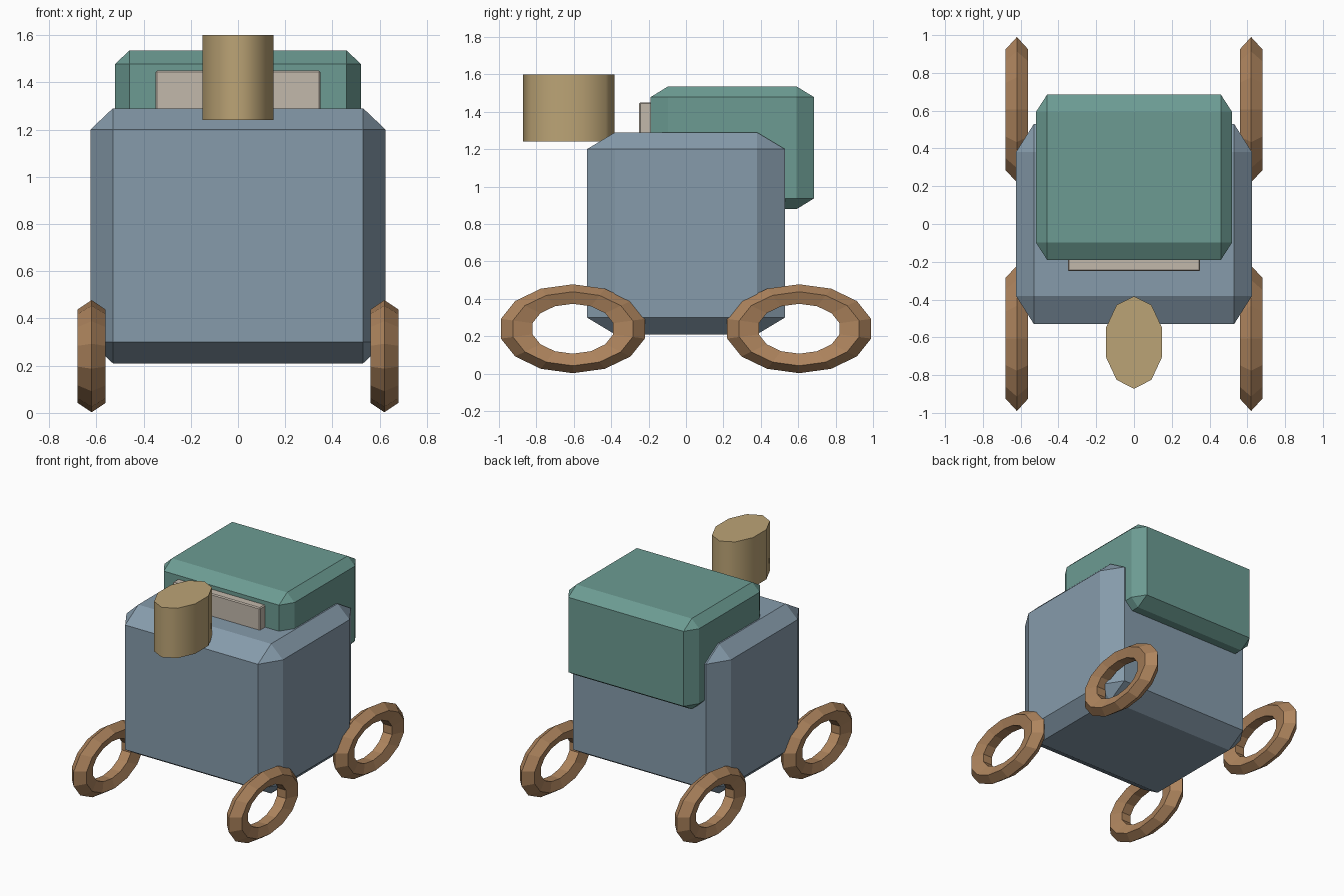
import bpy, math
from mathutils import Vector

cube = bpy.data.objects.get("Cube")
if cube:
    bpy.data.objects.remove(cube, do_unlink=True)


def material(name, color):
    m = bpy.data.materials.new(name)
    m.use_nodes = True
    m.diffuse_color = (*color, 1)
    m.node_tree.nodes["Principled BSDF"].inputs["Base Color"].default_value = (*color, 1)
    return m


BLUE = material("slate blue", (0.24, 0.33, 0.41))
GREEN = material("teal green", (0.15, 0.33, 0.29))
CREAM = material("warm cream", (0.54, 0.48, 0.41))
BRASS = material("dull brass", (0.50, 0.37, 0.18))
BROWN = material("wheel brown", (0.42, 0.23, 0.11))


def finish(obj, name, mat):
    obj.name = name
    obj.data.materials.append(mat)
    return obj


def chamfered_box(name, low, high, cut, mat):
    """Box whose chamfer has its own depth along each axis."""
    low, high, cut = Vector(low), Vector(high), Vector(cut)
    bpy.ops.mesh.primitive_cube_add(size=1, location=(low + high) / 2)
    obj = bpy.context.object
    size = high - low
    # size in units of the chamfer, so an even bevel stretches with the object scale
    for v in obj.data.vertices:
        v.co = [c * s / k for c, s, k in zip(v.co, size, cut)]
    obj.scale = cut
    bevel = obj.modifiers.new("Chamfer", 'BEVEL')
    bevel.width = 1
    bevel.segments = 1
    return finish(obj, name, mat)


# Body, cab and windscreen
chamfered_box("body", (-0.625, -0.53, 0.21), (0.625, 0.53, 1.29), (0.095, 0.15, 0.09), BLUE)
chamfered_box("cab", (-0.52, -0.19, 0.88), (0.52, 0.685, 1.535), (0.06, 0.093, 0.057), GREEN)
chamfered_box("windscreen", (-0.35, -0.25, 1.15), (0.35, -0.18, 1.45), (0.007, 0.007, 0.007), CREAM)

# Oval chimney at the front
bpy.ops.mesh.primitive_cylinder_add(vertices=10, radius=1, depth=0.36, location=(0, -0.627, 1.42))
chimney = finish(bpy.context.object, "chimney", BRASS)
chimney.scale = (0.157, 0.245, 1)
bpy.ops.object.transform_apply(location=False, rotation=False, scale=True)
bpy.ops.object.shade_smooth_by_angle(angle=math.radians(70))

# Four stretched ring wheels
for side, x in (("left", 0.62), ("right", -0.62)):
    for end, y in (("front", -0.605), ("back", 0.605)):
        bpy.ops.mesh.primitive_torus_add(major_segments=14, minor_segments=5,
                                         major_radius=1, minor_radius=0.32)
        wheel = finish(bpy.context.object, f"{end}_{side}_wheel", BROWN)
        # ring's local z becomes the axle direction
        wheel.rotation_euler = (0, math.pi / 2, 0)
        wheel.scale = (0.18, 0.299, 0.195)
        wheel.location = (x, y, 0.24)
